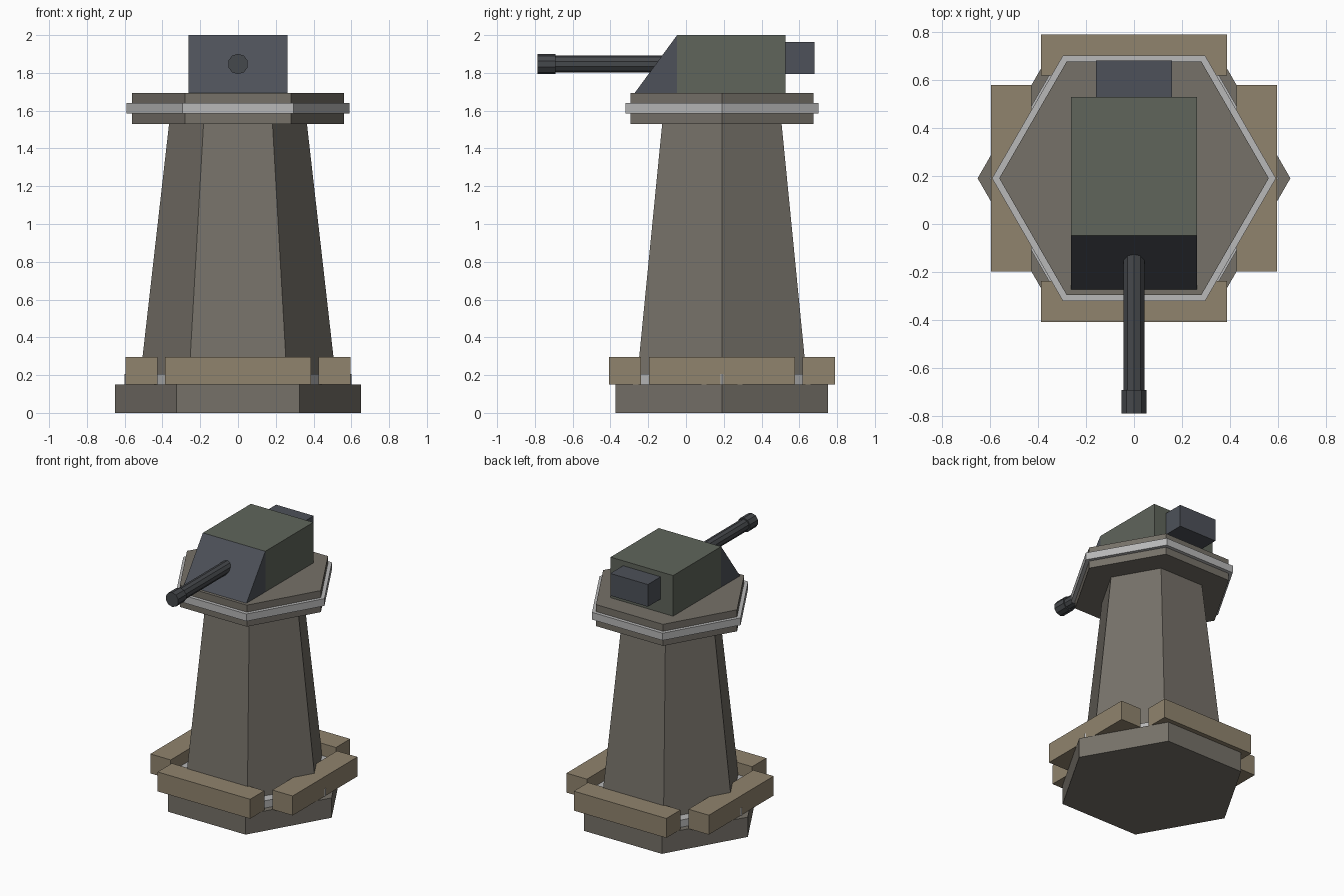
import bpy, bmesh, math
from mathutils import Matrix

if "Cube" in bpy.data.objects:
    bpy.data.objects.remove(bpy.data.objects["Cube"])

CY = 0.19  # tower axis in y


def material(name, rgb):
    m = bpy.data.materials.new(name)
    m.diffuse_color = (*rgb, 1)
    m.use_nodes = True
    m.node_tree.nodes["Principled BSDF"].inputs["Base Color"].default_value = m.diffuse_color
    return m


STONE = material("stone", (0.18, 0.165, 0.14))
TRIM = material("light_trim", (0.48, 0.48, 0.48))
SAND = material("sand", (0.28, 0.23, 0.155))
GREEN = material("turret_green", (0.115, 0.13, 0.105))
STEEL = material("steel", (0.075, 0.083, 0.1))
GUN = material("gun_metal", (0.06, 0.065, 0.072))


def finish(name, bm, mat):
    bmesh.ops.recalc_face_normals(bm, faces=bm.faces)
    me = bpy.data.meshes.new(name)
    bm.to_mesh(me)
    bm.free()
    me.materials.append(mat)
    ob = bpy.data.objects.new(name, me)
    bpy.context.collection.objects.link(ob)
    return ob


def hex_prism(name, r0, r1, z0, z1, mat):
    bm = bmesh.new()
    rings = []
    for r, z in ((r0, z0), (r1, z1)):
        rings.append([bm.verts.new((r * math.cos(i * math.pi / 3),
                                    CY + r * math.sin(i * math.pi / 3), z))
                      for i in range(6)])
    for ring in rings:
        bm.faces.new(ring)
    for i in range(6):
        j = (i + 1) % 6
        bm.faces.new((rings[0][i], rings[0][j], rings[1][j], rings[1][i]))
    return finish(name, bm, mat)


def side_prism(name, profile, half_width, mat):
    # (y, z) profile extruded symmetrically along x
    bm = bmesh.new()
    face = bm.faces.new([bm.verts.new((-half_width, y, z)) for y, z in profile])
    ext = bmesh.ops.extrude_face_region(bm, geom=[face])
    verts = [v for v in ext["geom"] if isinstance(v, bmesh.types.BMVert)]
    bmesh.ops.translate(bm, verts=verts, vec=(2 * half_width, 0, 0))
    return finish(name, bm, mat)


def box(name, x, y, z, mat):
    bm = bmesh.new()
    bmesh.ops.create_cube(bm, size=1)
    for v in bm.verts:
        v.co = [lo + (c + 0.5) * (hi - lo) for c, (lo, hi) in zip(v.co, (x, y, z))]
    return finish(name, bm, mat)


def tube(name, r, y0, y1, z, mat, sides=10):
    bm = bmesh.new()
    m = Matrix.Translation((0, (y0 + y1) / 2, z)) @ Matrix.Rotation(math.pi / 2, 4, 'X')
    bmesh.ops.create_cone(bm, cap_ends=True, segments=sides, radius1=r, radius2=r,
                          depth=y1 - y0, matrix=m)
    return finish(name, bm, mat)


# Tower
hex_prism("base", 0.65, 0.65, 0, 0.15, STONE)
hex_prism("base_trim", 0.60, 0.60, 0.15, 0.205, TRIM)
hex_prism("column", 0.522, 0.365, 0.15, 1.53, STONE)
hex_prism("platform", 0.56, 0.56, 1.53, 1.693, STONE)
hex_prism("platform_trim", 0.59, 0.59, 1.585, 1.64, TRIM)

# Barriers around the foot
for name, s in (("front", -1), ("back", 1)):
    c = CY + s * 0.5125
    box(f"barrier_{name}", (-0.387, 0.387), (c - 0.085, c + 0.085), (0.15, 0.297), SAND)
for name, s in (("left", -1), ("right", 1)):
    c = s * 0.51
    box(f"barrier_{name}", (c - 0.085, c + 0.085), (CY - 0.387, CY + 0.387), (0.15, 0.297), SAND)

# Turret
box("turret_body", (-0.261, 0.261), (-0.047, 0.527), (1.693, 2.0), GREEN)
side_prism("turret_front_armour", [(-0.272, 1.693), (-0.047, 1.693), (-0.047, 2.0)], 0.261, STEEL)
box("turret_rear_box", (-0.157, 0.157), (0.527, 0.68), (1.795, 1.963), STEEL)

# Gun
tube("gun_barrel", 0.045, -0.75, -0.06, 1.847, GUN)
tube("gun_muzzle", 0.054, -0.787, -0.69, 1.847, GUN)
